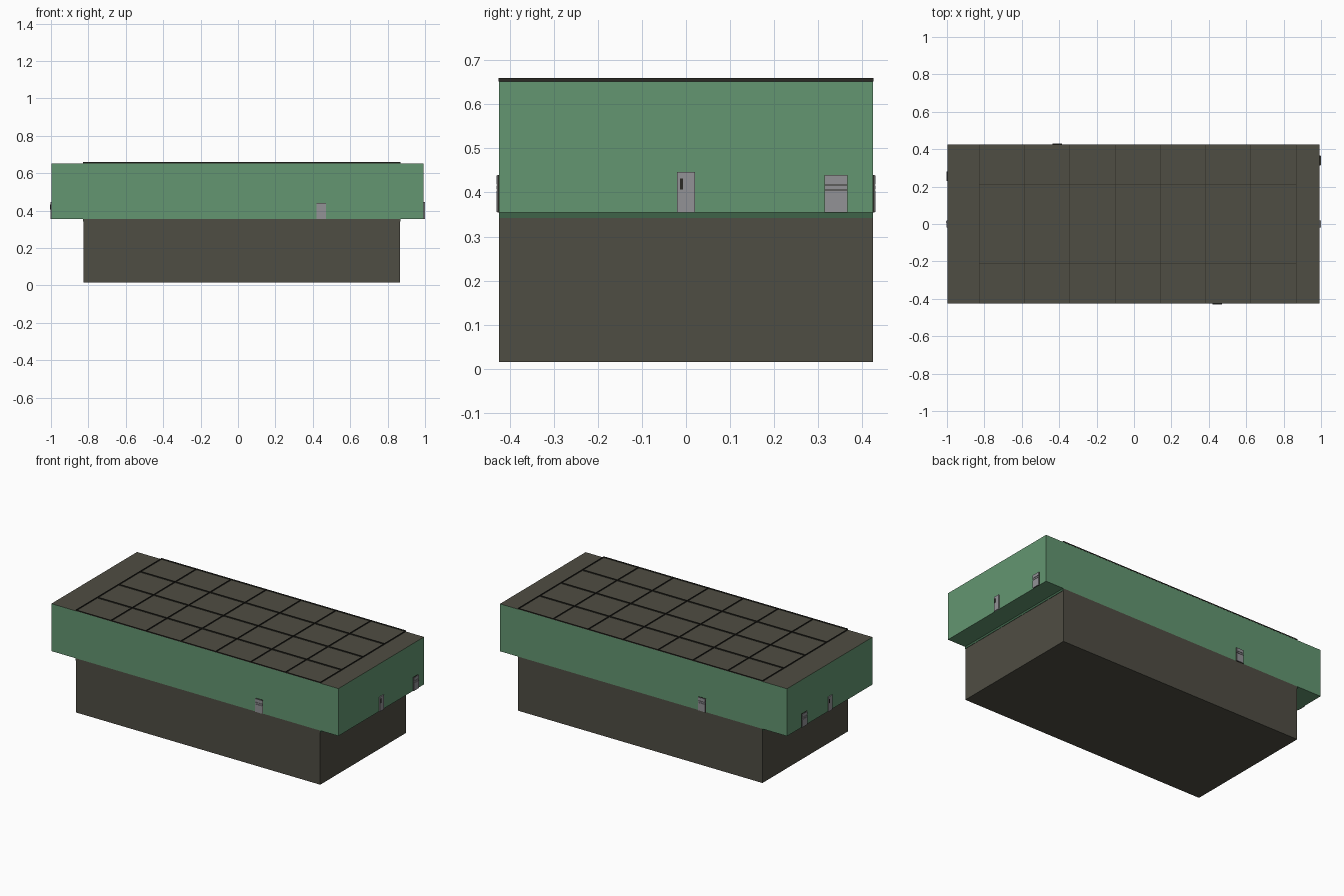
import bpy
from mathutils import Vector

cube = bpy.data.objects.get("Cube")
if cube:
    bpy.data.objects.remove(cube, do_unlink=True)


def material(name, hex_code):
    rgb = [int(hex_code[i:i + 2], 16) / 255 for i in (0, 2, 4)]
    lin = [c / 12.92 if c < 0.04045 else ((c + 0.055) / 1.055) ** 2.4 for c in rgb]
    mat = bpy.data.materials.new(name)
    mat.use_nodes = True
    mat.diffuse_color = (*lin, 1)
    mat.node_tree.nodes["Principled BSDF"].inputs["Base Color"].default_value = (*lin, 1)
    return mat


OLIVE = material("olive_concrete", "4f4d43")
GREEN = material("green_cladding", "639671")
DARK_GREEN = material("dark_green_trim", "3f6449")
DARK = material("dark_seam", "2b2a25")
GRAY = material("gray_metal", "929296")


def box(name, low, high, *mats):
    """Axis-aligned box between two corners."""
    x0, y0, z0 = low
    x1, y1, z1 = high
    verts = [(x, y, z) for z in (z0, z1) for x, y in ((x0, y0), (x1, y0), (x1, y1), (x0, y1))]
    faces = [(3, 2, 1, 0), (4, 5, 6, 7)]
    faces += [(i, (i + 1) % 4, (i + 1) % 4 + 4, i + 4) for i in range(4)]
    mesh = bpy.data.meshes.new(name)
    mesh.from_pydata(verts, [], faces)
    for mat in mats:
        mesh.materials.append(mat)
    obj = bpy.data.objects.new(name, mesh)
    bpy.context.collection.objects.link(obj)
    return obj


LEFT, RIGHT, DEPTH = 0.993, -0.997, 0.424
BASE_LEFT, BASE_RIGHT = 0.867, -0.827
FLOOR, TOP = 0.355, 0.652

# Main volumes
box("lower_block", (BASE_RIGHT, -DEPTH, 0.016), (BASE_LEFT, DEPTH, FLOOR), OLIVE)
hall = box("upper_hall", (RIGHT, -DEPTH, FLOOR), (LEFT, DEPTH, TOP), GREEN, OLIVE)
for face in hall.data.polygons:
    face.material_index = int(face.normal.z > 0.5)

# Trim where the lower block meets the overhangs
for name, x, out in (("left", BASE_LEFT, 0.002), ("right", BASE_RIGHT, -0.002)):
    box(f"{name}_overhang_trim", (min(x, x + out), -DEPTH, 0.342),
        (max(x, x + out), DEPTH, FLOOR), DARK_GREEN)

# Thin upright ribs dividing the roof into bays
COLUMNS, ROWS, RIB = 7, 4, 0.001
for i in range(COLUMNS + 1):
    x = BASE_RIGHT + (BASE_LEFT - BASE_RIGHT) * i / COLUMNS
    box("roof_cross_rib", (x - RIB, -DEPTH, TOP), (x + RIB, DEPTH, 0.659), DARK)
for j in range(ROWS + 1):
    y = -DEPTH + 2 * DEPTH * j / ROWS
    box("roof_long_rib", (BASE_RIGHT, y - RIB, TOP), (BASE_LEFT, y + RIB, 0.659), DARK)


def wall_plate(name, wall, along, half, z0, z1, out, mat):
    """Plate on one wall; along runs left to right as seen facing that wall."""
    normal, tangent, distance = wall
    n, t = Vector(normal), Vector(tangent)
    a = n * distance + t * (along - half)
    b = n * (distance + out) + t * (along + half)
    low = (min(a.x, b.x), min(a.y, b.y), z0)
    high = (max(a.x, b.x), max(a.y, b.y), z1)
    box(name, low, high, mat)


def hatch(wall, along):
    wall_plate("hatch_frame", wall, along, 0.026, FLOOR, 0.44, 0.003, DARK)
    for name, z0, z1 in (("lower", 0.356, 0.405), ("middle", 0.407, 0.416), ("upper", 0.418, 0.438)):
        wall_plate(f"hatch_{name}_panel", wall, along, 0.0245, z0, z1, 0.006, GRAY)


def door(wall):
    wall_plate("door", wall, 0, 0.02, FLOOR, 0.446, 0.006, GRAY)
    wall_plate("door_window", wall, -0.0105, 0.0035, 0.407, 0.432, 0.0075, DARK)


front_wall = ((0, -1, 0), (1, 0, 0), DEPTH)
back_wall = ((0, 1, 0), (-1, 0, 0), DEPTH)
left_wall = ((1, 0, 0), (0, 1, 0), LEFT)
right_wall = ((-1, 0, 0), (0, -1, 0), -RIGHT)
hatch(front_wall, 0.445)
hatch(back_wall, 0.41)
hatch(left_wall, 0.34)
hatch(right_wall, -0.255)
door(left_wall)
door(right_wall)
